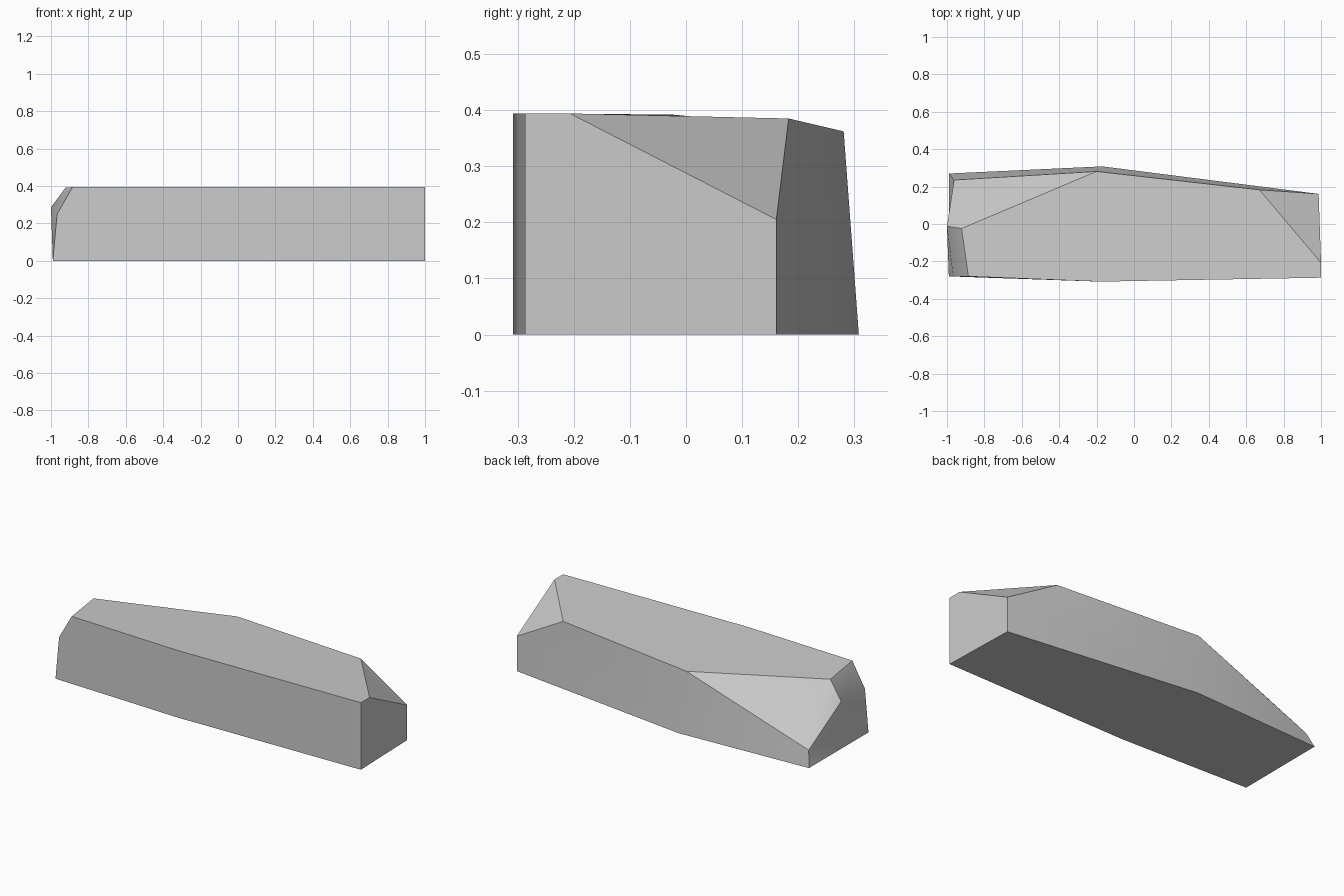
import bpy
import bmesh
import math

# Remove the default cube only
default_cube = bpy.data.objects.get("Cube")
if default_cube:
    bpy.data.objects.remove(default_cube, do_unlink=True)


def make_material(name, color):
    mat = bpy.data.materials.new(name)
    mat.use_nodes = True
    mat.diffuse_color = color
    bsdf = next(n for n in mat.node_tree.nodes if n.type == 'BSDF_PRINCIPLED')
    bsdf.inputs["Base Color"].default_value = color
    return mat


# Corners of the chipped block
corners = {
    # base outline
    "base_front_right": (-.99, -.28, 0),
    "base_front_mid": (-.18, -.308, 0),
    "base_front_left": (1, -.287, 0),
    "base_back_left": (.987, .161, 0),
    "base_back_mid": (-.17, .308, 0),
    "base_back_right": (-.988, .27, 0),
    # upper rim
    "rim_front_right": (-.885, -.28, .394),
    "rim_front_mid": (-.18, -.308, .394),
    "rim_front_left": (1, -.287, .394),
    "rim_back_mid": (-.2, .281, .362),
    # chip on the back left corner
    "chip_front": (1, -.207, .394),
    "chip_back": (.67, .183, .385),
    "chip_low": (.987, .161, .205),
    # sloped right end
    "slope_top": (-.922, -.024, .392),
    "slope_side": (-1, -.012, .286),
    "slope_low": (-.962, .235, .085),
    "end_bend": (-.967, -.28, .25),
}

# Faces listed by corner name
faces = [
    # underside
    "base_front_right base_front_mid base_front_left "
    "base_back_left base_back_mid base_back_right",
    # front
    "base_front_right end_bend rim_front_right rim_front_mid base_front_mid",
    "base_front_mid rim_front_mid rim_front_left base_front_left",
    # left end and its chip
    "base_front_left rim_front_left chip_front chip_low base_back_left",
    "chip_front chip_back chip_low",
    # back
    "base_back_left chip_low chip_back rim_back_mid base_back_mid",
    "base_back_mid rim_back_mid slope_low base_back_right",
    # top
    "rim_front_right slope_top rim_back_mid chip_back "
    "chip_front rim_front_left rim_front_mid",
    # slope at the back right
    "slope_top slope_low rim_back_mid",
    "slope_top slope_side slope_low",
    # right end
    "base_back_right slope_low base_front_right",
    "slope_low slope_side base_front_right",
    "slope_side end_bend base_front_right",
    "slope_side slope_top rim_front_right end_bend",
]

bm = bmesh.new()
verts = {name: bm.verts.new(co) for name, co in corners.items()}
for names in faces:
    bm.faces.new([verts[n] for n in names.split()])
bmesh.ops.recalc_face_normals(bm, faces=bm.faces[:])
mesh = bpy.data.meshes.new("stone_block")
bm.to_mesh(mesh)
bm.free()
mesh.materials.append(make_material("stone_grey", (.6, .6, .6, 1)))

# Place the block and smooth only the shallow bends
block = bpy.data.objects.new("stone_block", mesh)
bpy.context.scene.collection.objects.link(block)
bpy.ops.object.select_all(action='DESELECT')
block.select_set(True)
bpy.context.view_layer.objects.active = block
bpy.ops.object.shade_smooth_by_angle(angle=math.radians(30))
